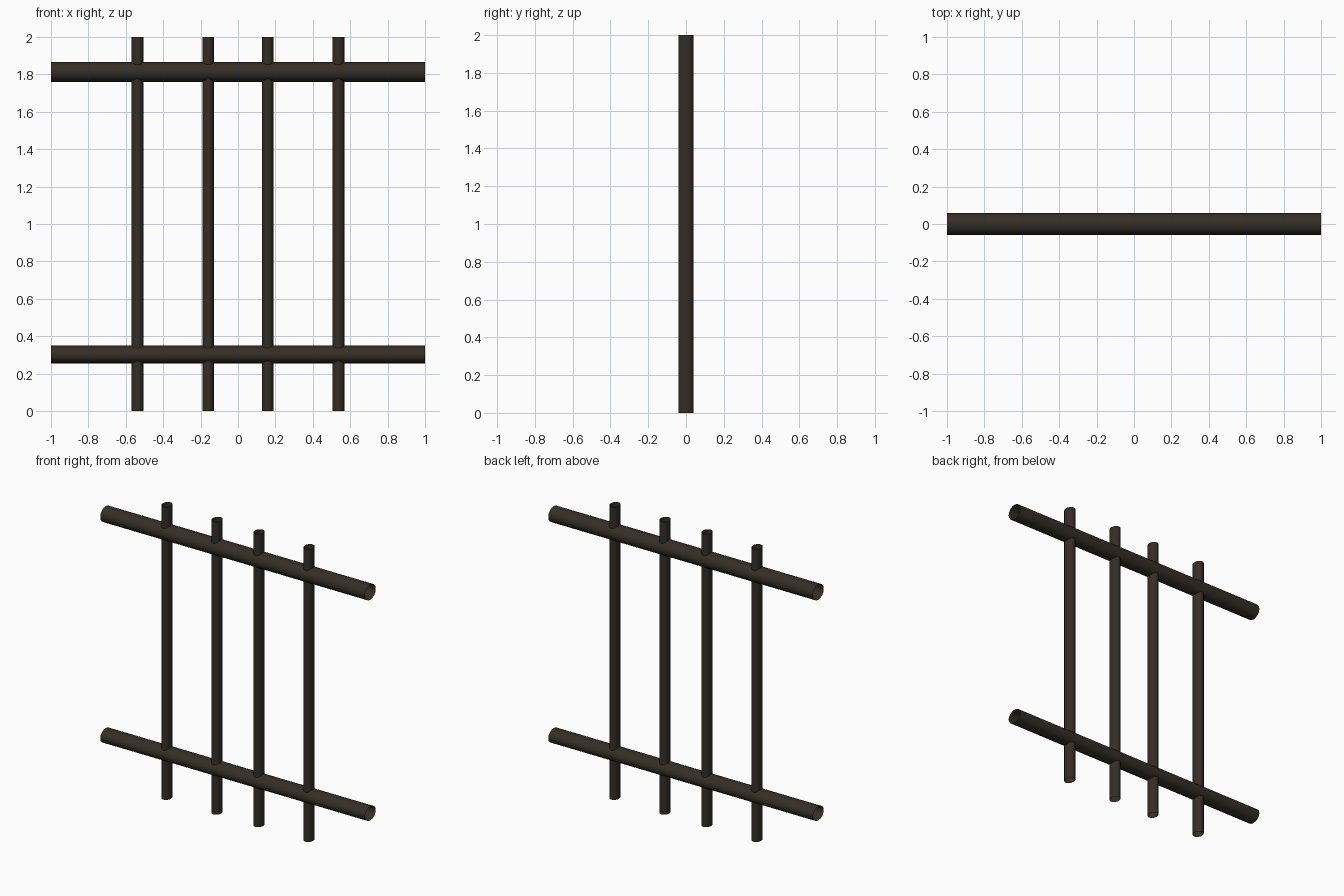
import bpy
from math import pi

if "Cube" in bpy.data.objects:
    bpy.data.objects.remove(bpy.data.objects["Cube"])

iron = bpy.data.materials.new("dark_iron")
iron.diffuse_color = (0.035, 0.027, 0.019, 1)
iron.use_nodes = True
iron.node_tree.nodes["Principled BSDF"].inputs["Base Color"].default_value = iron.diffuse_color


def tube(name, loc, radii, length, rot=(0, 0, 0)):
    """Open-ended oval tube; radii are across the tube's local x and y."""
    bpy.ops.mesh.primitive_cylinder_add(vertices=16, radius=1, depth=1,
                                        end_fill_type='NOTHING',
                                        location=loc, rotation=rot)
    ob = bpy.context.object
    ob.name = name
    ob.scale = (radii[0], radii[1], length)
    bpy.ops.object.transform_apply(location=False, rotation=True, scale=True)
    ob.data.materials.append(iron)
    bpy.ops.object.shade_smooth_by_angle(angle=pi / 6)
    return ob


# Upright bars, deeper than they are wide
for i, x in enumerate((-0.537, -0.159, 0.159, 0.537)):
    tube(f"upright_bar_{i + 1}", (x, 0, 1), (0.032, 0.04), 2)

# Horizontal rails, the upper one slightly taller
for name, z, half_height in (("upper_rail", 1.813, 0.053), ("lower_rail", 0.302, 0.048)):
    tube(name, (0, 0, z), (half_height, 0.058), 2, (0, pi / 2, 0))
